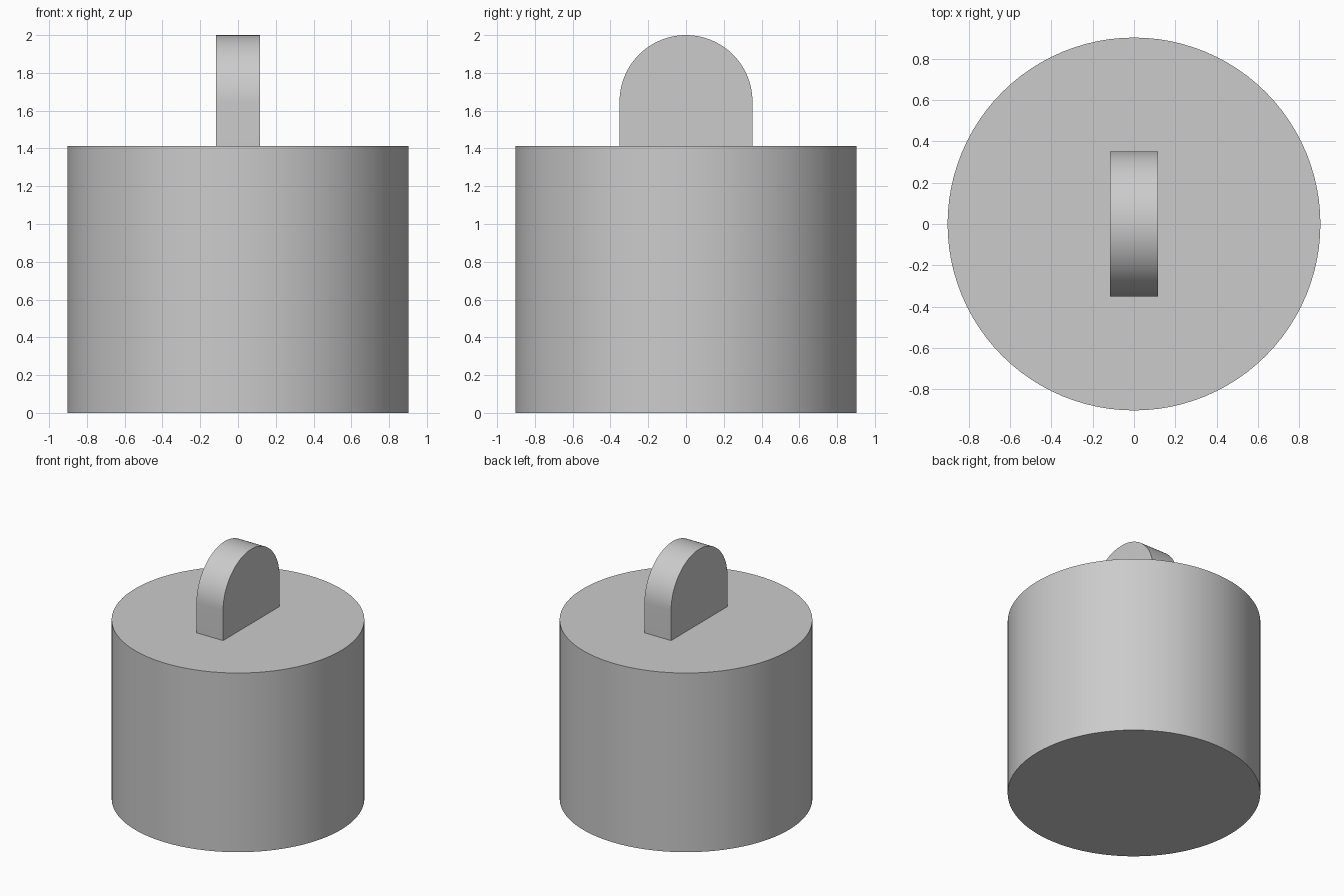
import bpy, bmesh, math

if "Cube" in bpy.data.objects:
    bpy.data.objects.remove(bpy.data.objects["Cube"])

BODY_R, BODY_H = 0.903, 1.413
TAB_R, TAB_HALF, TOP = 0.352, 0.116, 2.0


def smooth(obj):
    bpy.ops.object.select_all(action='DESELECT')
    obj.select_set(True)
    bpy.context.view_layer.objects.active = obj
    bpy.ops.object.shade_smooth_by_angle(angle=math.radians(30))


def extrude_profile(name, points, vector):
    """Solid prism made by sweeping a closed outline along a vector."""
    bm = bmesh.new()
    face = bm.faces.new([bm.verts.new(p) for p in points])
    result = bmesh.ops.extrude_face_region(bm, geom=[face], use_keep_orig=True)
    moved = [v for v in result["geom"] if isinstance(v, bmesh.types.BMVert)]
    bmesh.ops.translate(bm, verts=moved, vec=vector)
    bmesh.ops.recalc_face_normals(bm, faces=bm.faces)
    mesh = bpy.data.meshes.new(name)
    bm.to_mesh(mesh)
    bm.free()
    obj = bpy.data.objects.new(name, mesh)
    bpy.context.collection.objects.link(obj)
    return obj


# Cylindrical weight body
bpy.ops.mesh.primitive_cylinder_add(vertices=96, radius=BODY_R, depth=BODY_H,
                                    location=(0, 0, BODY_H / 2))
body = bpy.context.object
body.name = "body"
smooth(body)

# Round-topped tab standing on the body
centre_z = TOP - TAB_R
steps = 48
outline = [(-TAB_HALF, -TAB_R, BODY_H), (-TAB_HALF, TAB_R, BODY_H)]
for i in range(steps + 1):
    a = math.pi * i / steps
    outline.append((-TAB_HALF, TAB_R * math.cos(a), centre_z + TAB_R * math.sin(a)))
tab = extrude_profile("top_tab", outline, (2 * TAB_HALF, 0, 0))
smooth(tab)
